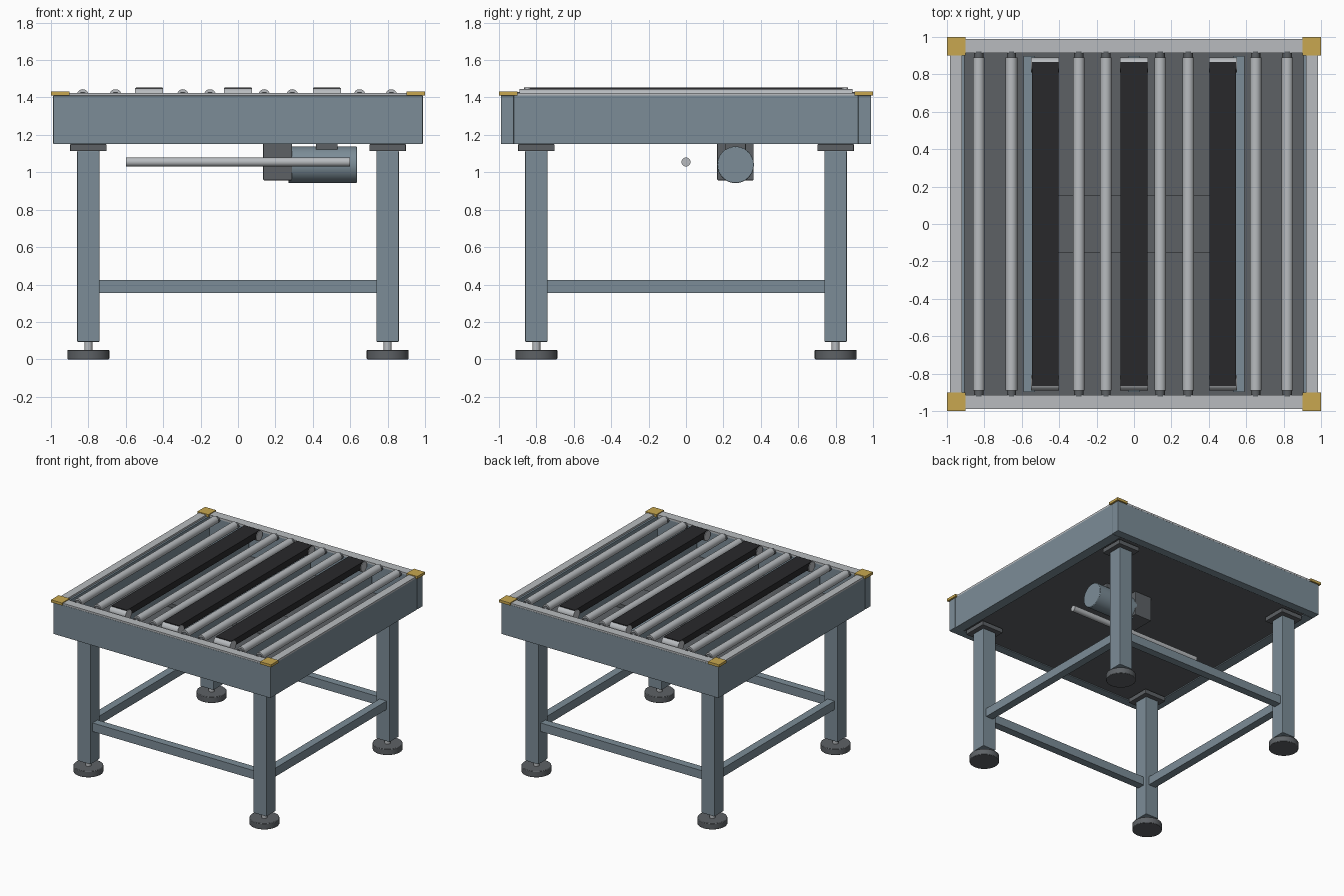
import bpy
import math

cube = bpy.data.objects.get("Cube")
if cube:
    bpy.data.objects.remove(cube, do_unlink=True)


def material(name, rgb):
    m = bpy.data.materials.new(name)
    m.use_nodes = True
    m.diffuse_color = (*rgb, 1)
    m.node_tree.nodes["Principled BSDF"].inputs["Base Color"].default_value = (*rgb, 1)
    return m


BLUE = material("blue grey paint", (0.20, 0.265, 0.31))
DARK = material("dark grey", (0.11, 0.12, 0.13))
STEEL = material("bright steel", (0.48, 0.50, 0.52))
BLACK = material("black rubber", (0.022, 0.022, 0.024))
YELLOW = material("yellow plastic", (0.58, 0.39, 0.08))


def finish(name, mat, bevel):
    ob = bpy.context.object
    ob.name = name
    ob.data.materials.append(mat)
    if bevel:
        mod = ob.modifiers.new("soft edges", "BEVEL")
        mod.width = bevel
        mod.segments = 2
        mod.limit_method = "ANGLE"
    return ob


def box(name, x, y, z, mat, bevel=0.0):
    """Box from (min, max) pairs on each axis."""
    spans = (x, y, z)
    bpy.ops.mesh.primitive_cube_add(size=1, location=[sum(s) / 2 for s in spans])
    ob = bpy.context.object
    ob.scale = [abs(s[1] - s[0]) for s in spans]
    bpy.ops.object.transform_apply(location=False, rotation=False, scale=True)
    return finish(name, mat, bevel)


def rod(name, centre, radius, length, axis, mat, sides=32, bevel=0.0):
    turn = {"x": (0, math.pi / 2, 0), "y": (math.pi / 2, 0, 0), "z": (0, 0, 0)}[axis]
    bpy.ops.mesh.primitive_cylinder_add(vertices=sides, radius=radius, depth=length,
                                        location=centre, rotation=turn)
    bpy.ops.object.shade_smooth_by_angle(angle=math.radians(35))
    return finish(name, mat, bevel)


def around(c, half):
    return (c - half, c + half)


# Top frame, with bright rails on the upper edge
for s, side in ((-1, "front"), (1, "back")):
    box(side + "_beam", (-0.988, 0.988), (s * 0.92, s * 0.99), (1.15, 1.41), BLUE, 0.004)
    box(side + "_top_rail", (-0.985, 0.985), (s * 0.915, s * 0.988), (1.41, 1.425), STEEL)
for s, side in ((-1, "right"), (1, "left")):
    box(side + "_beam", (s * 0.905, s * 0.985), (-0.92, 0.92), (1.15, 1.41), BLUE)
    box(side + "_top_rail", (s * 0.92, s * 0.985), (-0.915, 0.915), (1.41, 1.425), STEEL)

# Floor pan and raised centre plate
box("floor_pan", (-0.91, 0.91), (-0.925, 0.925), (1.158, 1.18), DARK)
box("centre_plate", (-0.56, 0.56), (-0.155, 0.155), (1.18, 1.21), DARK)

# Legs, feet and corner caps
for sx, side in ((-1, "right"), (1, "left")):
    for sy, end in ((-1, "front"), (1, "back")):
        tag = end + "_" + side
        x, y = sx * 0.8, sy * 0.8
        box(tag + "_leg", around(x, 0.06), around(y, 0.06), (0.093, 1.115), BLUE, 0.005)
        box(tag + "_mount_plate", around(x, 0.098), around(y, 0.098), (1.113, 1.15), DARK, 0.004)
        rod(tag + "_foot_stem", (x, y, 0.07), 0.022, 0.07, "z", STEEL)
        rod(tag + "_foot", (x, y, 0.025), 0.112, 0.05, "z", DARK, 40, 0.004)
        box(tag + "_corner_cap", (sx * 0.9, sx), (sy * 0.9, sy), (1.41, 1.432), YELLOW, 0.002)

# Stretchers between the legs
for s in (-1, 1):
    edge = around(s * 0.8, 0.032)
    box("long_stretcher", (-0.745, 0.745), edge, (0.355, 0.425), BLUE)
    box("side_stretcher", edge, (-0.745, 0.745), (0.355, 0.425), BLUE)

# Rollers with dark end holders
for x in (-0.83, -0.655, -0.295, -0.15, 0.14, 0.29, 0.65, 0.82):
    rod("roller", (x, 0, 1.413), 0.031, 1.78, "y", STEEL)
    for s in (-1, 1):
        rod("roller_holder", (x, s * 0.903, 1.405), 0.025, 0.036, "y", DARK, 16)

# Belt strands with end pulleys, and the lifting beams below
for x in (-0.475, 0, 0.475):
    box("belt", around(x, 0.071), (-0.865, 0.865), (1.40, 1.453), BLACK)
    for s in (-1, 1):
        rod("belt_pulley", (x, s * 0.85, 1.41), 0.04, 0.15, "x", STEEL)
for x in (-0.56, 0, 0.56):
    box("lift_beam", around(x, 0.032), (-0.897, 0.897), (1.21, 1.33), BLUE)

# Drive below the floor
box("gearbox", (0.135, 0.29), (0.167, 0.362), (0.957, 1.16), DARK, 0.004)
rod("motor", (0.453, 0.265, 1.04), 0.098, 0.365, "x", BLUE, 40, 0.004)
box("terminal_box", (0.417, 0.533), (0.21, 0.32), (1.12, 1.16), DARK, 0.003)
rod("drive_shaft", (0, 0, 1.055), 0.024, 1.2, "x", STEEL)
